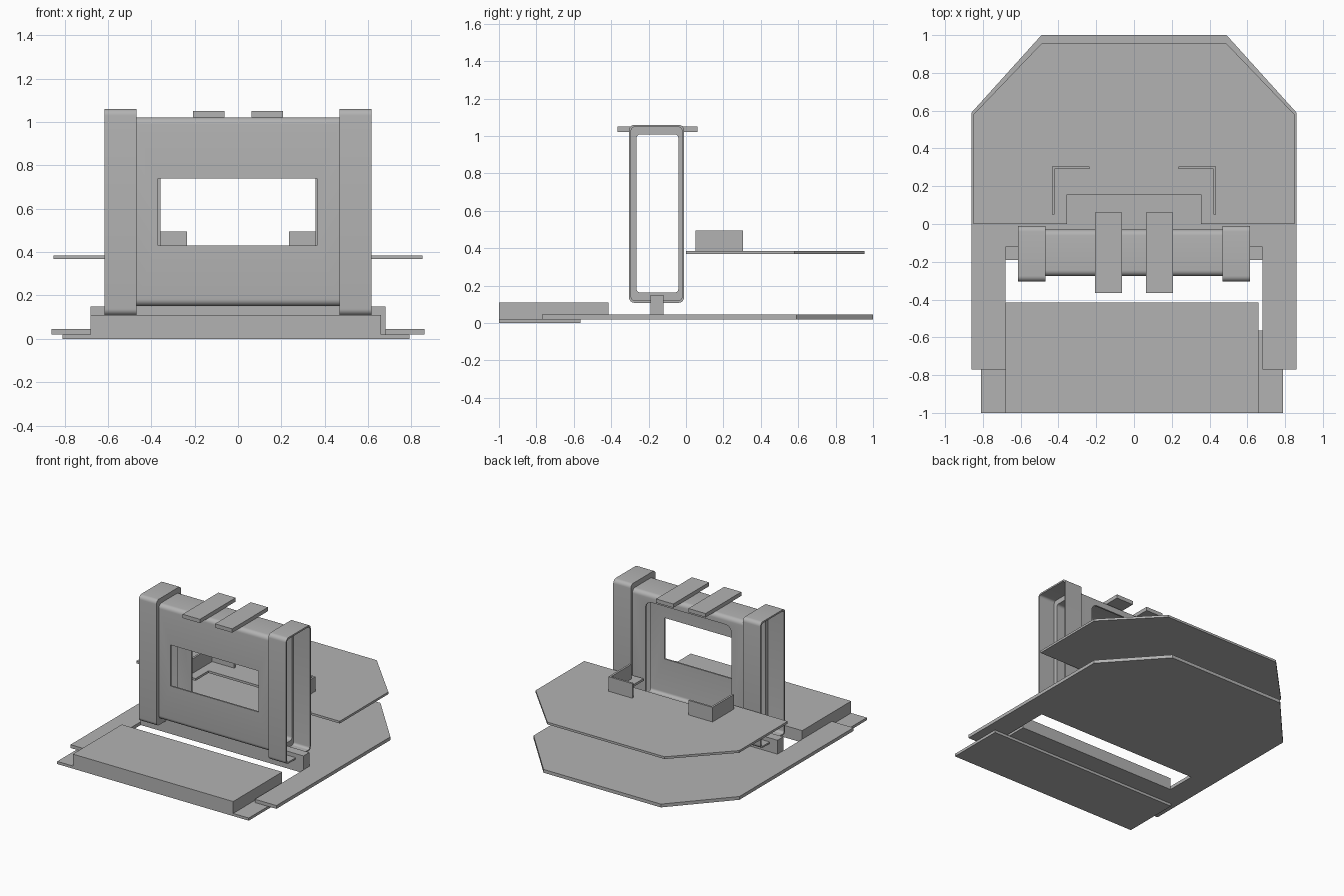
import bpy, bmesh, math

cube = bpy.data.objects.get("Cube")
if cube:
    bpy.data.objects.remove(cube, do_unlink=True)

GREY = (0.45, 0.45, 0.45, 1)
mat = bpy.data.materials.new("plain grey")
mat.use_nodes = True
mat.diffuse_color = GREY
mat.node_tree.nodes["Principled BSDF"].inputs["Base Color"].default_value = GREY


def finish(name, bm, smooth=False):
    bmesh.ops.recalc_face_normals(bm, faces=bm.faces)
    mesh = bpy.data.meshes.new(name)
    bm.to_mesh(mesh)
    bm.free()
    mesh.materials.append(mat)
    ob = bpy.data.objects.new(name, mesh)
    bpy.context.collection.objects.link(ob)
    if smooth:
        bpy.ops.object.select_all(action='DESELECT')
        ob.select_set(True)
        bpy.context.view_layer.objects.active = ob
        bpy.ops.object.shade_smooth_by_angle(angle=math.radians(35))
    return ob


def prism(name, outline, low, high, axis='z'):
    """Extrude an outline: (x, y) along z, or (x, z) along y."""
    bm = bmesh.new()
    put = (lambda a, b, c: (a, b, c)) if axis == 'z' else (lambda a, b, c: (a, c, b))
    bottom = [bm.verts.new(put(a, b, low)) for a, b in outline]
    top = [bm.verts.new(put(a, b, high)) for a, b in outline]
    bm.faces.new(bottom)
    bm.faces.new(top)
    for i in range(len(outline)):
        j = (i + 1) % len(outline)
        bm.faces.new((bottom[i], bottom[j], top[j], top[i]))
    return finish(name, bm)


def box(name, x, y, z):
    return prism(name, [(x[0], y[0]), (x[1], y[0]), (x[1], y[1]), (x[0], y[1])], *z)


def rounded(a0, a1, b0, b1, r, steps=6):
    pts = []
    corners = [(a1 - r, b1 - r), (a0 + r, b1 - r), (a0 + r, b0 + r), (a1 - r, b0 + r)]
    for k, (ca, cb) in enumerate(corners):
        for s in range(steps + 1):
            t = math.pi / 2 * (k + s / steps)
            pts.append((ca + r * math.cos(t), cb + r * math.sin(t)))
    return pts


def ring(name, outer, inner, x0, x1):
    """Hollow rounded loop in the side plane, extruded along x."""
    bm = bmesh.new()
    loops = [[bm.verts.new((x, y, z)) for y, z in pts]
             for pts, x in ((outer, x0), (outer, x1), (inner, x1), (inner, x0))]
    n = len(outer)
    for k in range(4):
        p, q = loops[k], loops[(k + 1) % 4]
        for i in range(n):
            j = (i + 1) % n
            bm.faces.new((p[i], p[j], q[j], q[i]))
    return finish(name, bm, smooth=True)


def cut(target, cutter):
    mod = target.modifiers.new("opening", 'BOOLEAN')
    mod.operation = 'DIFFERENCE'
    mod.solver = 'EXACT'
    mod.object = cutter
    cutter.hide_render = True
    cutter.hide_viewport = True
    cutter.display_type = 'WIRE'


# Base plate with two forward arms and clipped rear corners
half = [(0.68, -0.19), (0.68, -0.77), (0.86, -0.77), (0.86, 0.59), (0.49, 1.0)]
prism("base_plate", half + [(-x, y) for x, y in reversed(half)], 0.02, 0.045)

# Front footrest
box("front_foot_plate", (-0.81, 0.79), (-1.0, -0.565), (0, 0.02))
box("front_block", (-0.68, 0.66), (-1.0, -0.415), (0.02, 0.11))

# Rear shelf with a notch behind the frame
half = [(0.355, 0.155), (0.355, 0), (0.85, 0), (0.85, 0.58), (0.49, 0.955)]
prism("rear_shelf", half + [(-x, y) for x, y in reversed(half)], 0.368, 0.385)

# Cross bar under the frame
box("cross_bar", (-0.68, 0.68), (-0.19, -0.12), (0.045, 0.15))

# Centre tube, with a small front window and a tall rear opening
tube_inner = rounded(-0.264, -0.041, 0.163, 1.009, 0.02)
tube = ring("centre_tube", rounded(-0.276, -0.029, 0.151, 1.021, 0.032),
            tube_inner, -0.47, 0.47)
cut(tube, prism("front_window_cutter",
                [(-0.37, 0.43), (0.365, 0.43), (0.365, 0.74), (-0.37, 0.74)],
                -0.4, -0.2, 'y'))
cut(tube, prism("rear_opening_cutter", rounded(-0.358, 0.358, 0.21, 0.96, 0.05),
                -0.1, 0.1, 'y'))

# Side columns: outer bands, each with a flange joining the tube
band_outer = rounded(-0.305, -0.01, 0.108, 1.06, 0.03)
band_inner = rounded(-0.293, -0.022, 0.12, 1.048, 0.018)
for side, s in (("left", 1), ("right", -1)):
    ring(side + "_column", band_outer, band_inner, s * 0.468, s * 0.615)
    ring(side + "_flange", band_inner, tube_inner, s * 0.468, s * 0.48)

    # Corner bracket on the shelf
    bracket = [(0.435, 0.05), (0.435, 0.305), (0.235, 0.305),
               (0.235, 0.29), (0.42, 0.29), (0.42, 0.05)]
    prism(side + "_shelf_bracket", [(s * x, y) for x, y in bracket], 0.385, 0.495)

    # Strap across the top
    box(side + "_top_strap", (s * 0.135 - 0.072, s * 0.135 + 0.072),
        (-0.365, 0.062), (1.021, 1.05))
